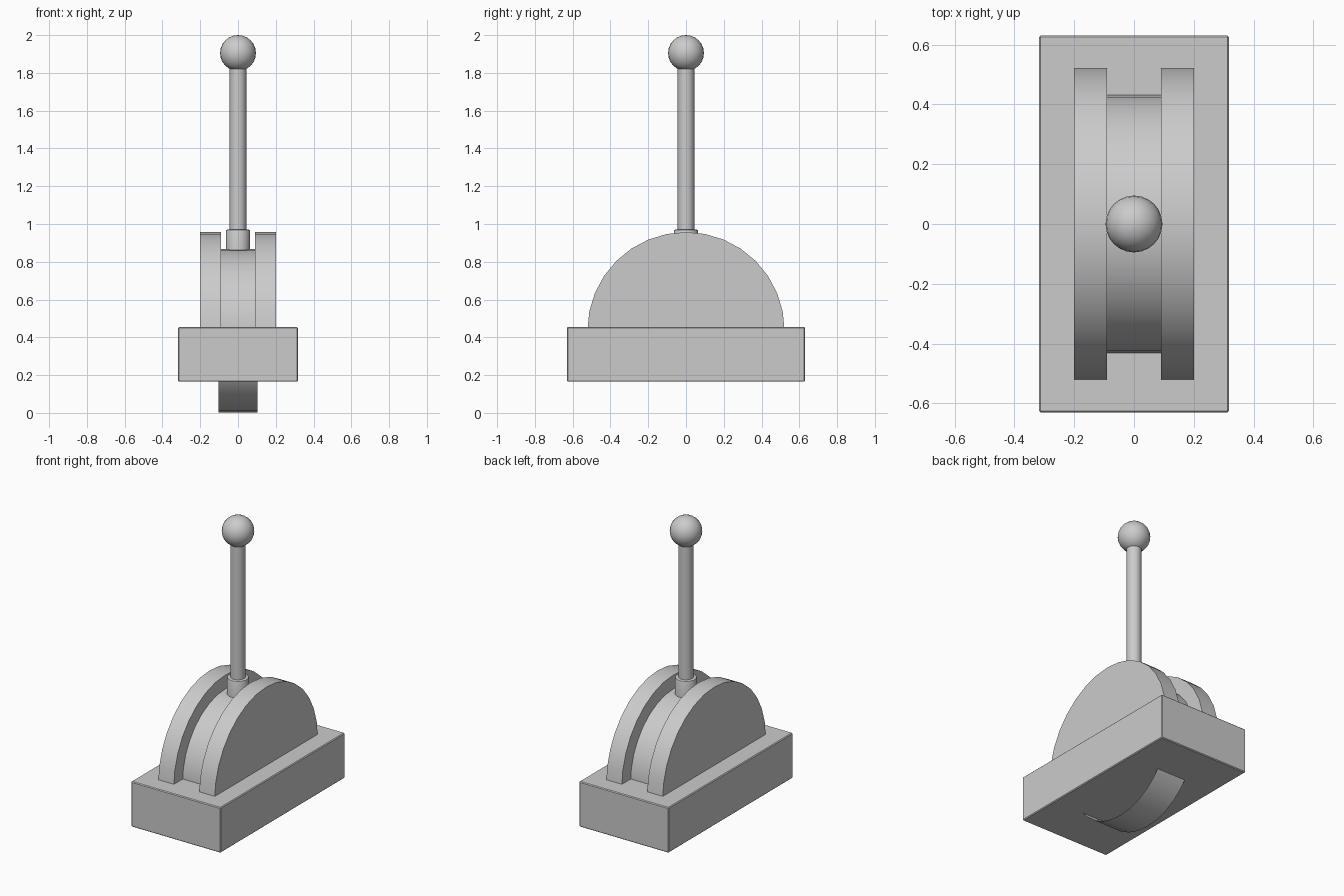
import bpy, bmesh
from math import radians, sin, cos, pi
from mathutils import Matrix

if "Cube" in bpy.data.objects:
    bpy.data.objects.remove(bpy.data.objects["Cube"])


def finish(bm, name, angle=30):
    bmesh.ops.recalc_face_normals(bm, faces=bm.faces)
    mesh = bpy.data.meshes.new(name)
    bm.to_mesh(mesh)
    bm.free()
    obj = bpy.data.objects.new(name, mesh)
    bpy.context.collection.objects.link(obj)
    bpy.ops.object.select_all(action='DESELECT')
    obj.select_set(True)
    bpy.context.view_layer.objects.active = obj
    bpy.ops.object.shade_smooth_by_angle(angle=radians(angle))
    return obj


def cylinder(name, radius, z0, z1, segments=24, bevel=0.0):
    bm = bmesh.new()
    bmesh.ops.create_cone(bm, cap_ends=True, segments=segments, radius1=radius,
                          radius2=radius, depth=z1 - z0,
                          matrix=Matrix.Translation((0, 0, (z0 + z1) / 2)))
    if bevel:
        rim = [e for e in bm.edges if all(v.co.z > z1 - 1e-4 for v in e.verts)]
        bmesh.ops.bevel(bm, geom=rim, offset=bevel, segments=2, profile=0.5, affect='EDGES')
    return finish(bm, name)


AXIS_Z = 0.435

# Base block with slightly softened edges
bm = bmesh.new()
bmesh.ops.create_cube(bm, size=1)
bmesh.ops.scale(bm, vec=(0.634, 1.26, 0.29), verts=bm.verts)
bmesh.ops.translate(bm, vec=(0, 0, 0.31), verts=bm.verts)
bmesh.ops.bevel(bm, geom=bm.edges[:], offset=0.005, segments=1, affect='EDGES')
finish(bm, "base_block")

# Half-round side plates
for name, x0 in (("left_plate", -0.2), ("right_plate", 0.09)):
    bm = bmesh.new()
    ring = [bm.verts.new((x0, 0.522 * cos(pi * i / 16), AXIS_Z + 0.522 * sin(pi * i / 16)))
            for i in range(17)]
    face = bm.faces.new(ring)
    ext = bmesh.ops.extrude_face_region(bm, geom=[face], use_keep_orig=True)
    bmesh.ops.translate(bm, vec=(0.11, 0, 0),
                        verts=[g for g in ext["geom"] if isinstance(g, bmesh.types.BMVert)])
    finish(bm, name)

# Rotating drum band, open at the sides
bm = bmesh.new()
bmesh.ops.create_cone(bm, cap_ends=False, segments=32, radius1=0.433, radius2=0.433, depth=0.205,
                      matrix=Matrix.Translation((0, 0, AXIS_Z)) @ Matrix.Rotation(pi / 2, 4, 'Y'))
finish(bm, "drum_band")

# Lever: collar, shaft and ball knob
cylinder("lever_collar", 0.064, 0.84, 0.97, bevel=0.006)
cylinder("lever_shaft", 0.044, 0.95, 1.85)
bm = bmesh.new()
bmesh.ops.create_uvsphere(bm, u_segments=24, v_segments=12, radius=0.095,
                          matrix=Matrix.Translation((0, 0, 1.905)))
finish(bm, "lever_knob", 60)
